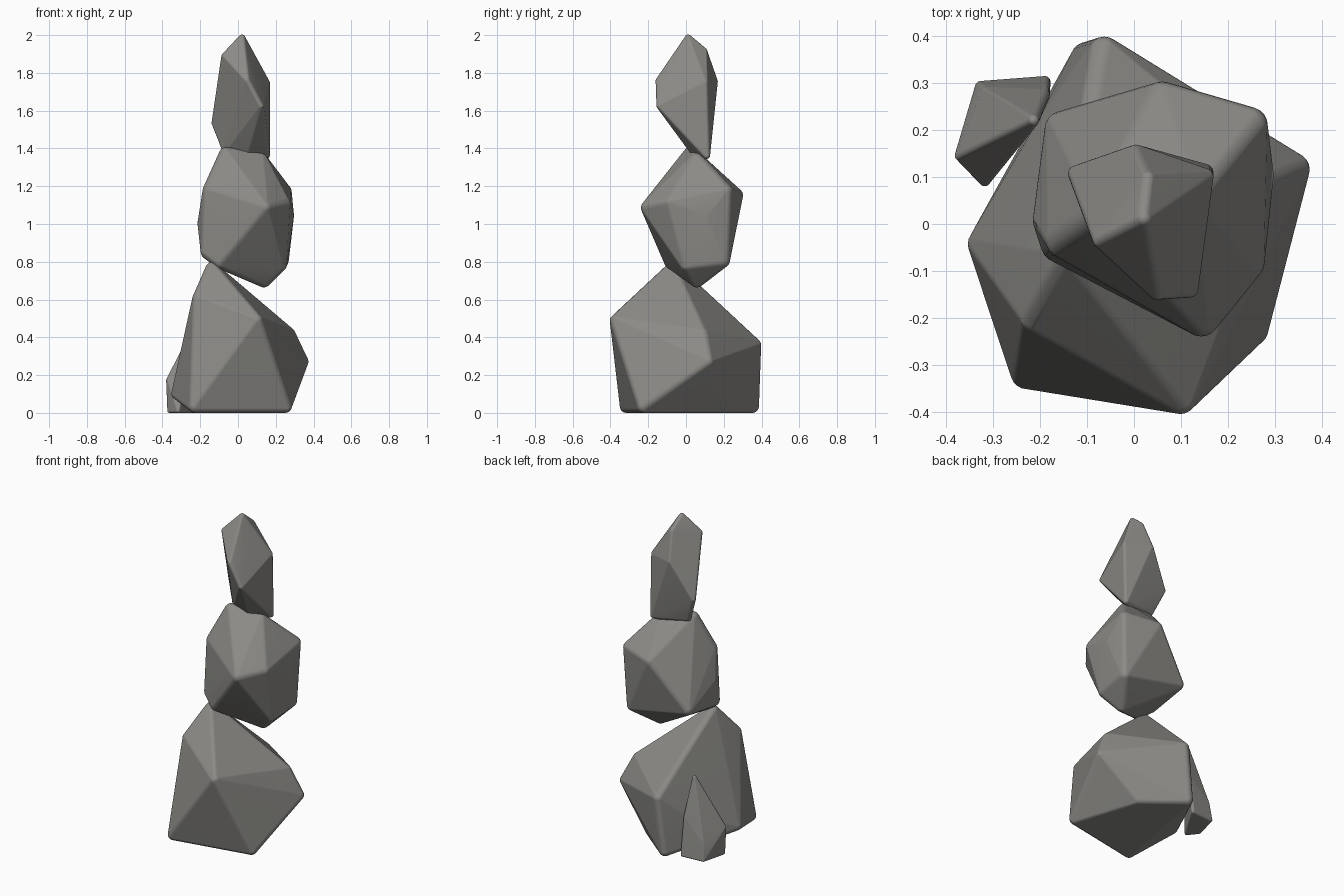
import bpy
import bmesh
from mathutils import Matrix, Vector

cube = bpy.data.objects.get("Cube")
if cube:
    bpy.data.objects.remove(cube, do_unlink=True)

# One warm grey stone colour
stone = bpy.data.materials.new("warm grey stone")
stone.use_nodes = True
stone.diffuse_color = (0.26, 0.255, 0.24, 1)
stone.node_tree.nodes["Principled BSDF"].inputs["Base Color"].default_value = (0.26, 0.255, 0.24, 1)


def add_rock(name, corners, radius):
    """Faceted rock: hull around a small ball set just inside each corner."""
    points = [Vector(c) for c in corners]
    centre = sum(points, Vector()) / len(points)
    bm = bmesh.new()
    for point in points:
        ball = point - (point - centre).normalized() * radius * 1.4
        ball.z = max(ball.z, radius)
        if point.z == 0:
            ball.z = radius
        bmesh.ops.create_icosphere(bm, subdivisions=3, radius=radius,
                                   matrix=Matrix.Translation(ball))
    # Keep only the ball points, then wrap them
    bmesh.ops.delete(bm, geom=bm.edges[:], context="EDGES_FACES")
    hull = bmesh.ops.convex_hull(bm, input=bm.verts)
    spare = {g for g in hull["geom_interior"] + hull["geom_unused"]
             if isinstance(g, bmesh.types.BMVert)}
    bmesh.ops.delete(bm, geom=list(spare), context="VERTS")
    bmesh.ops.recalc_face_normals(bm, faces=bm.faces)
    mesh = bpy.data.meshes.new(name)
    bm.to_mesh(mesh)
    bm.free()
    mesh.materials.append(stone)
    mesh.shade_smooth()
    rock = bpy.data.objects.new(name, mesh)
    bpy.context.collection.objects.link(rock)
    rock.modifiers.new("flat facets", "WEIGHTED_NORMAL")


# Large base rock
add_rock("base_rock", [
    (-0.25, -0.35, 0), (0.28, -0.25, 0), (0.14, 0.2, 0), (-0.11, 0.39, 0),
    (-0.36, -0.05, 0.08), (0.11, -0.41, 0.51), (0.385, 0.13, 0.27),
    (0.31, 0.1, 0.44), (-0.07, 0.41, 0.37), (-0.23, -0.22, 0.64),
    (-0.15, -0.08, 0.81), (-0.19, 0.26, 0.2),
], 0.035)

# Small wedge leaning on the back of the base
add_rock("side_wedge", [
    (-0.38, 0.135, 0.18), (-0.37, 0.14, 0), (-0.33, 0.3, 0),
    (-0.32, 0.295, 0.12), (-0.18, 0.31, 0), (-0.32, 0.08, 0),
    (-0.21, 0.22, 0.49), (-0.18, 0.28, 0.25),
], 0.012)

# Middle rock
add_rock("middle_rock", [
    (0.16, -0.25, 1.1), (0.28, -0.11, 1.13), (0.31, 0.12, 1.05),
    (0.28, 0.24, 1.2), (0.06, 0.31, 1.18), (-0.19, 0.23, 0.86),
    (-0.23, 0, 1.0), (-0.19, -0.05, 1.21), (-0.2, -0.06, 0.82),
    (-0.12, -0.1, 0.76), (0.15, 0.06, 0.65), (0.25, 0, 0.74),
    (0.26, 0.22, 0.77), (-0.08, 0.02, 1.42), (0.13, 0.06, 1.39),
], 0.04)

# Tall top rock
add_rock("top_rock", [
    (0.02, 0.01, 2.01), (-0.08, -0.04, 1.91), (0.05, -0.165, 1.77),
    (0.13, -0.16, 1.62), (0, 0.17, 1.77), (-0.14, 0.115, 1.52),
    (0.17, 0.11, 1.76), (0.16, 0.115, 1.34), (-0.07, 0.07, 1.36),
    (0.04, 0.07, 1.32), (0.03, 0.1, 1.94),
], 0.018)
